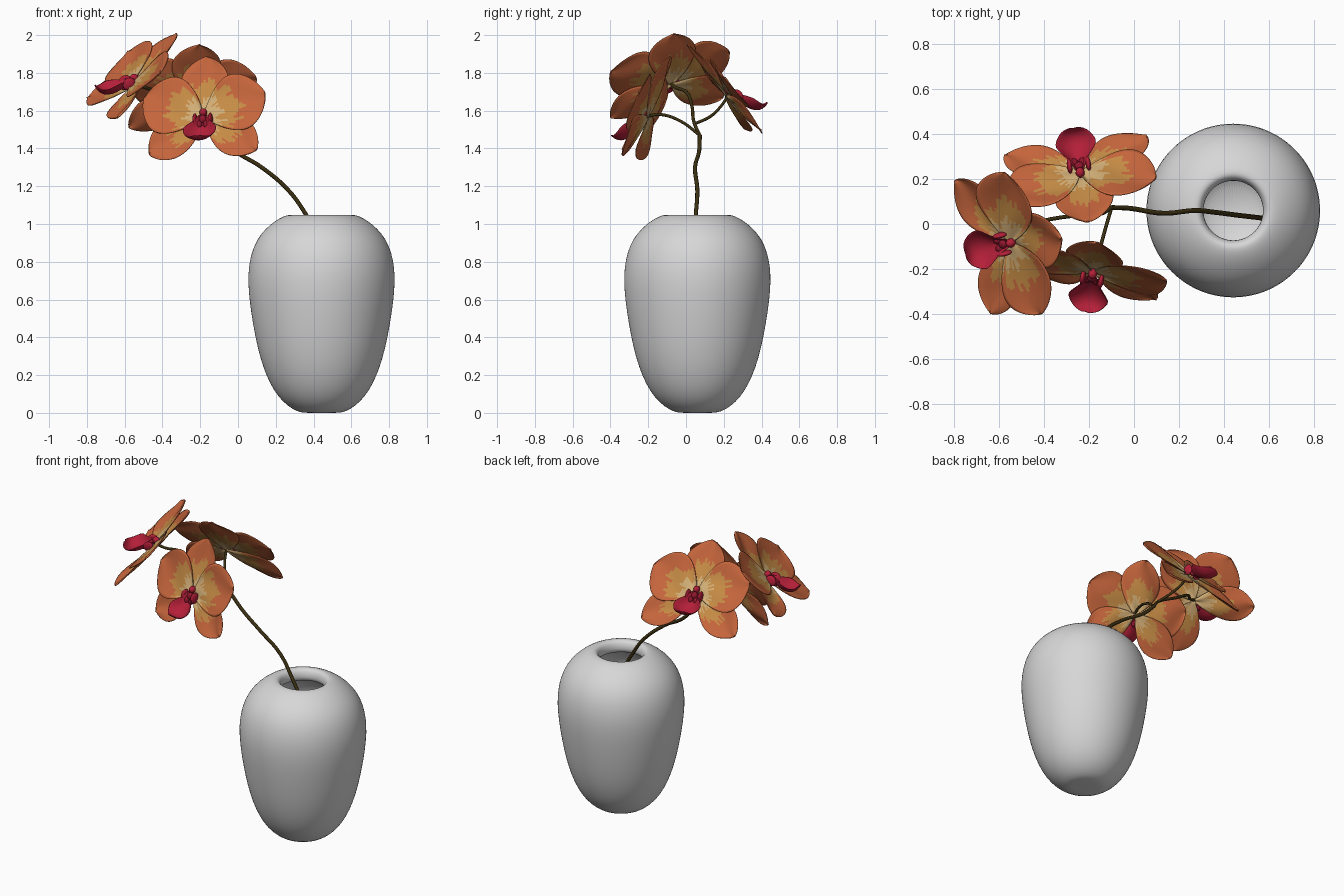
import bpy, bmesh, math, random
from mathutils import Vector, Matrix

if "Cube" in bpy.data.objects:
    bpy.data.objects.remove(bpy.data.objects["Cube"])

random.seed(4)


def material(name, rgb):
    m = bpy.data.materials.new(name)
    m.diffuse_color = (*rgb, 1)
    m.use_nodes = True
    m.node_tree.nodes["Principled BSDF"].inputs["Base Color"].default_value = m.diffuse_color
    return m


GREY = material("vase grey", (0.68, 0.68, 0.68))
ORANGE = material("petal orange", (0.56, 0.13, 0.045))
YELLOW = material("petal yellow", (0.56, 0.26, 0.06))
PALE = material("petal pale", (0.64, 0.42, 0.18))
RED = material("lip red", (0.46, 0.014, 0.04))
CRIMSON = material("column crimson", (0.27, 0.008, 0.025))
BROWN = material("stem brown", (0.045, 0.03, 0.006))


def make_object(name, bm, mats, matrix=None, thickness=0):
    bmesh.ops.remove_doubles(bm, verts=bm.verts, dist=0.0002)
    bmesh.ops.recalc_face_normals(bm, faces=bm.faces)
    for f in bm.faces:
        f.smooth = True
    mesh = bpy.data.meshes.new(name)
    bm.to_mesh(mesh)
    bm.free()
    for m in mats:
        mesh.materials.append(m)
    ob = bpy.data.objects.new(name, mesh)
    bpy.context.collection.objects.link(ob)
    if matrix:
        ob.matrix_world = matrix
    if thickness:
        mod = ob.modifiers.new("thickness", "SOLIDIFY")
        mod.thickness = thickness
        mod.offset = 0
    return ob


def grid(bm, rows, pick=None, closed=False):
    """Skin rows of points with quads; pick(row, column) gives the colour slot."""
    rows = [[bm.verts.new(p) for p in row] for row in rows]
    n = len(rows[0])
    for i in range(len(rows) - 1):
        for j in range(n if closed else n - 1):
            k = (j + 1) % n
            f = bm.faces.new((rows[i][j], rows[i][k], rows[i + 1][k], rows[i + 1][j]))
            f.material_index = pick(i, j) if pick else 0


# Vase: hollow turned profile (radius, height), outside then inside
profile = [(0, 0), (0.09, 0), (0.125, 0.006), (0.175, 0.033), (0.228, 0.083), (0.272, 0.153),
           (0.309, 0.24), (0.34, 0.35), (0.363, 0.47), (0.381, 0.59), (0.389, 0.69),
           (0.386, 0.77), (0.371, 0.85), (0.341, 0.92), (0.297, 0.975), (0.245, 1.017),
           (0.203, 1.04), (0.17, 1.05), (0.152, 1.046), (0.138, 1.03), (0.131, 1.0),
           (0.135, 0.97), (0.19, 0.955), (0.26, 0.92), (0.32, 0.85), (0.343, 0.72),
           (0.315, 0.47), (0.25, 0.24), (0.16, 0.09), (0, 0.06)]
bm = bmesh.new()
SEG = 64
grid(bm, [[(r * math.cos(2 * math.pi * j / SEG), r * math.sin(2 * math.pi * j / SEG), z)
           for j in range(SEG)] for r, z in profile], closed=True)
vase = make_object("vase", bm, [GREY], Matrix.Translation((0.442, 0.06, 0)))
vase.modifiers.new("rounding", "SUBSURF").levels = 1


# Stem and flower stalks
def stalk(name, points, radius):
    cu = bpy.data.curves.new(name, "CURVE")
    cu.dimensions = "3D"
    cu.bevel_depth = radius
    cu.bevel_resolution = 2
    cu.resolution_u = 6
    cu.use_fill_caps = True
    sp = cu.splines.new("BEZIER")
    sp.bezier_points.add(len(points) - 1)
    for bp, p in zip(sp.bezier_points, points):
        bp.co = p
        bp.handle_left_type = bp.handle_right_type = "AUTO"
    cu.materials.append(BROWN)
    ob = bpy.data.objects.new(name, cu)
    bpy.context.collection.objects.link(ob)


stalk("main_stem", [(0.61, 0.02, 0.25), (0.565, 0.027, 0.55), (0.455, 0.04, 0.88), (0.36, 0.052, 1.05),
                    (0.27, 0.06, 1.175), (0.125, 0.048, 1.30), (-0.02, 0.07, 1.39),
                    (-0.1, 0.073, 1.47)], 0.011)
stalk("left_stalk", [(-0.1, 0.073, 1.47), (-0.15, 0.045, 1.53), (-0.32, 0.03, 1.63),
                     (-0.43, 0.0, 1.70), (-0.5, -0.06, 1.725), (-0.54, -0.075, 1.74)], 0.009)
stalk("front_stalk", [(-0.1, 0.073, 1.47), (-0.13, -0.03, 1.545), (-0.16, -0.14, 1.58),
                      (-0.18, -0.205, 1.57)], 0.008)
stalk("back_stalk", [(-0.15, 0.045, 1.53), (-0.19, 0.13, 1.57), (-0.23, 0.19, 1.63),
                     (-0.24, 0.22, 1.675)], 0.008)


# One petal in the flower's own frame: x right, y up, z towards the viewer
def petal(bm, angle, length, width, depth, peak, cup, rows=28, cols=20):
    a = math.radians(angle)
    along, across = Vector((math.cos(a), math.sin(a), 0)), Vector((-math.sin(a), math.cos(a), 0))
    ts = [math.sin(math.pi / 2 * i / rows) for i in range(rows + 1)]
    pts = []
    for t in ts:
        half = max(width / 2 * max(math.sin(math.pi * t ** peak), 0) ** 0.64, 0.012 * (1 - t))
        row = []
        for j in range(cols + 1):
            s = 2 * j / cols - 1
            z = depth + cup * t + 0.02 * math.sin(math.pi * t) * (s * s - 0.3)
            z += 0.004 * math.sin(7 * t + 4 * s)
            row.append(along * (length * t) + across * (half * s) + Vector((0, 0, z)))
        pts.append(row)
    ragged = [random.uniform(-0.1, 0.08) for _ in range(cols)]

    # pale throat, yellow middle with a ragged edge, orange rim
    def pick(i, j):
        s = abs((2 * j + 1) / cols - 1)
        if ts[i] < 0.29 + ragged[j] - 0.12 * s:
            return 2
        return 1 if ts[i] < 0.6 + ragged[j] - 0.42 * s * s else 0

    grid(bm, pts, pick)


def blob(bm, centre, scale, slot=0):
    m = Matrix.Translation(centre) @ Matrix.Diagonal((*scale, 1))
    new = bmesh.ops.create_uvsphere(bm, u_segments=16, v_segments=10, radius=1, matrix=m)
    for f in {f for v in new["verts"] for f in v.link_faces}:
        f.material_index = slot


def flower(name, centre, right, up, sepal, cup):
    u = Vector(up).normalized()
    r = Vector(right)
    r = (r - u * r.dot(u)).normalized()
    n = r.cross(u)
    m = Matrix((r, u, n)).transposed().to_4x4()
    m.translation = centre

    # three sepals behind, two broad petals in front
    bm = bmesh.new()
    petal(bm, 90, 0.345, 0.26, -0.006, 1.2, cup)
    petal(bm, -34, sepal, 0.22, -0.008, 1.3, cup)
    petal(bm, 214, sepal, 0.22, -0.008, 1.3, cup)
    petal(bm, 20, 0.35, 0.325, 0.010, 1.25, cup)
    petal(bm, 160, 0.35, 0.325, 0.010, 1.25, cup)
    make_object(name + "_petals", bm, [ORANGE, YELLOW, PALE], m, 0.004)

    # lip: (y, z, half width, side lift), broad in the middle, curling up to a narrow tip
    lip = [(0.0, 0.008, 0.02, 0.02), (-0.045, 0.022, 0.035, 0.03), (-0.085, 0.032, 0.07, 0.045),
           (-0.115, 0.043, 0.095, 0.05), (-0.143, 0.06, 0.088, 0.04), (-0.163, 0.085, 0.07, 0.03),
           (-0.166, 0.115, 0.05, 0.015), (-0.155, 0.14, 0.012, 0.004)]
    bm = bmesh.new()
    grid(bm, [[(w * s / 5, y + 0.5 * lift * (s / 5) ** 2, z + lift * (s / 5) ** 2)
               for s in range(-5, 6)] for y, z, w, lift in lip])
    make_object(name + "_lip", bm, [RED], m, 0.005).modifiers.new("rounding", "SUBSURF").levels = 1

    # column, callus and upright side lobes
    bm = bmesh.new()
    blob(bm, (0, 0.02, 0.02), (0.02, 0.022, 0.024))
    blob(bm, (0, -0.02, 0.03), (0.02, 0.022, 0.014), 1)
    for side in (-1, 1):
        blob(bm, (side * 0.042, -0.025, 0.03), (0.012, 0.036, 0.032))
        blob(bm, (side * 0.02, -0.05, 0.028), (0.018, 0.022, 0.014), 1)
    make_object(name + "_column", bm, [RED, CRIMSON], m)


flower("front_flower", (-0.18, -0.21, 1.565), (0.97, -0.22, 0.05), (0.03, 0.35, 0.93), 0.35, 0.0)
flower("left_flower", (-0.55, -0.08, 1.745), (0.22, -0.95, -0.2), (0.70, 0.07, 0.69), 0.375, 0.035)
flower("back_flower", (-0.24, 0.225, 1.68), (-0.98, -0.17, 0.06), (0.1, -0.60, 0.78), 0.385, 0.0)
